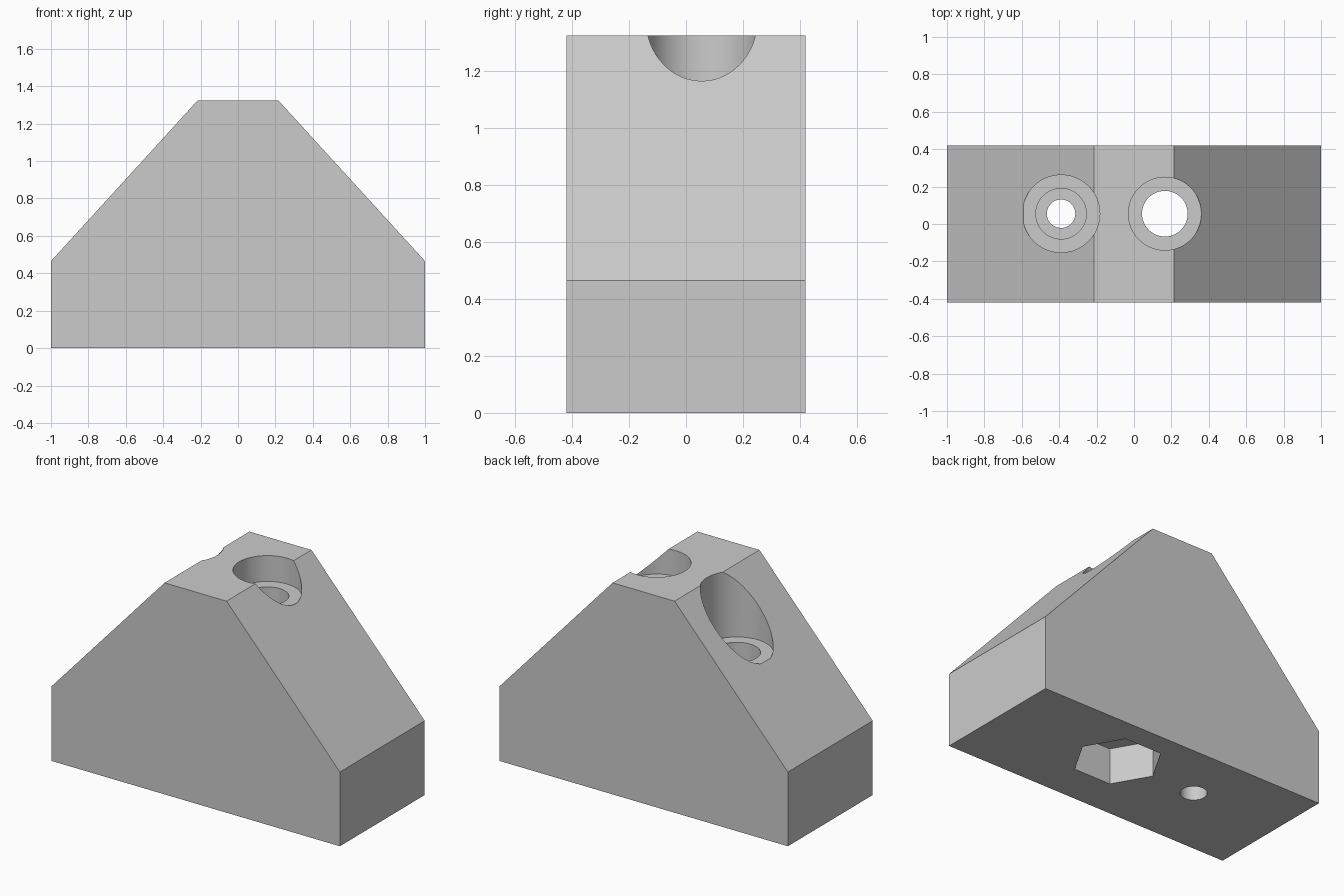
import bpy, bmesh, math

cube = bpy.data.objects.get("Cube")
if cube:
    bpy.data.objects.remove(cube, do_unlink=True)

grey = bpy.data.materials.new("light_grey")
grey.use_nodes = True
grey.diffuse_color = (0.6, 0.6, 0.6, 1)
grey.node_tree.nodes["Principled BSDF"].inputs["Base Color"].default_value = (0.6, 0.6, 0.6, 1)


def prism(name, profile, direction):
    """Extrude a closed outline along a direction."""
    bm = bmesh.new()
    face = bm.faces.new([bm.verts.new(p) for p in profile])
    moved = bmesh.ops.extrude_face_region(bm, geom=[face])["geom"]
    bmesh.ops.translate(bm, vec=direction,
                        verts=[v for v in moved if isinstance(v, bmesh.types.BMVert)])
    bmesh.ops.recalc_face_normals(bm, faces=bm.faces)
    mesh = bpy.data.meshes.new(name)
    bm.to_mesh(mesh)
    bm.free()
    mesh.materials.append(grey)
    obj = bpy.data.objects.new(name, mesh)
    bpy.context.collection.objects.link(obj)
    return obj


def bore(name, x, radius, bottom, top, sides=96):
    """Cut an upright round or hexagonal hole through part of the block."""
    ring = [2 * math.pi * i / sides for i in range(sides)]
    cutter = prism(name, [(x + radius * math.cos(a), HOLE_Y + radius * math.sin(a), bottom)
                          for a in ring], (0, 0, top - bottom))
    cutter.hide_render = True
    mod = block.modifiers.new(name, "BOOLEAN")
    mod.operation = "DIFFERENCE"
    mod.solver = "EXACT"
    mod.object = cutter
    bpy.context.view_layer.objects.active = block
    bpy.ops.object.modifier_apply(modifier=name)
    bpy.data.objects.remove(cutter, do_unlink=True)


# Block with two sloping shoulders
HALF_DEPTH, HOLE_Y = 0.42, 0.055
half = [(1, 0), (1, 0.465), (0.215, 1.325)]
outline = half + [(-x, z) for x, z in reversed(half)]
block = prism("mounting_block", [(x, -HALF_DEPTH, z) for x, z in outline],
              (0, 2 * HALF_DEPTH, 0))
bpy.ops.object.select_all(action="DESELECT")
block.select_set(True)

# Bolt hole with a counterbore above and a nut pocket below
bore("bolt_hole", 0.165, 0.122, -0.1, 1.5)
bore("bolt_counterbore", 0.165, 0.195, 1.163, 1.5)
bore("nut_pocket", 0.165, 0.256, -0.1, 0.226, sides=6)

# Stepped screw hole in the other slope
bore("screw_hole", -0.39, 0.076, -0.1, 1.5)
bore("screw_head_bore", -0.39, 0.135, 0.35, 1.5)
bore("screw_access_bore", -0.39, 0.207, 0.912, 1.5)

bpy.context.view_layer.objects.active = block
bpy.ops.object.shade_smooth_by_angle(angle=math.radians(20))
